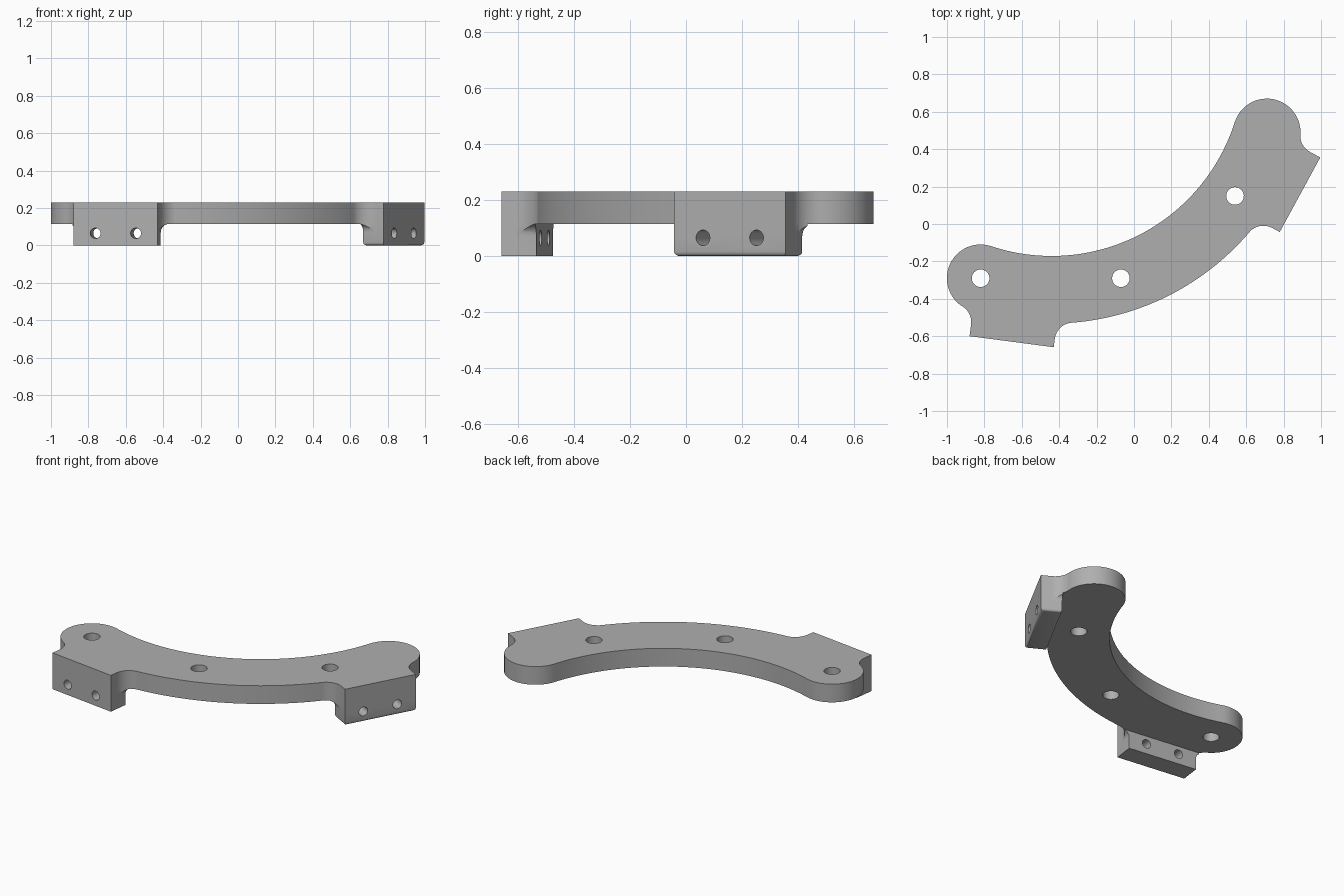
import bpy, bmesh, math
from mathutils import Matrix, Vector

old = bpy.data.objects.get("Cube")
if old:
    bpy.data.objects.remove(old, do_unlink=True)

TOP, UNDER = 0.23, 0.115           # plate heights
R_IN, R_OUT, R_MID, R_END = 1.027, 1.388, 1.207, 0.18
S_A, S_B, Q_OUT = -0.208, 0.246, 1.501   # flange ends and outer face
FILLET, THICK, COVE = 0.1, 0.125, 0.045
E = Vector((0.824, 0.566))         # along the flange
M = Vector((0.566, -0.824))        # out of the flange
PLACE = Matrix.Translation((-0.44, 0.856, 0)) @ Matrix.Rotation(math.radians(27), 4, 'Z')

grey = bpy.data.materials.new("plain grey")
grey.use_nodes = True
colour = (0.43, 0.43, 0.43, 1)
grey.diffuse_color = colour
grey.node_tree.nodes["Principled BSDF"].inputs["Base Color"].default_value = colour


def fr(s, q):
    return E * s + M * q


def ang(v):
    return math.atan2(v.y, v.x)


def arc(c, r, a, b, n, short=True):
    d = b - a
    if short:
        d = (d + math.pi) % math.tau - math.pi
    return [c + Vector((math.cos(a + d * i / n), math.sin(a + d * i / n))) * r
            for i in range(n + 1)]


def prism(name, points, direction):
    bm = bmesh.new()
    face = bm.faces.new([bm.verts.new(p) for p in points])
    ext = bmesh.ops.extrude_face_region(bm, geom=[face])
    verts = [v for v in ext["geom"] if isinstance(v, bmesh.types.BMVert)]
    bmesh.ops.translate(bm, verts=verts, vec=direction)
    bmesh.ops.recalc_face_normals(bm, faces=bm.faces)
    me = bpy.data.meshes.new(name)
    bm.to_mesh(me)
    bm.free()
    me.materials.append(grey)
    ob = bpy.data.objects.new(name, me)
    bpy.context.collection.objects.link(ob)
    return ob


def combine(target, tool, operation):
    mod = target.modifiers.new("combine", 'BOOLEAN')
    mod.object, mod.operation, mod.solver = tool, operation, 'EXACT'
    bpy.context.view_layer.objects.active = target
    bpy.ops.object.modifier_apply(modifier=mod.name)
    bpy.data.objects.remove(tool, do_unlink=True)


def drill(target, centre, direction, radius, length):
    bpy.ops.mesh.primitive_cylinder_add(vertices=32, radius=radius, depth=length, location=centre)
    tool = bpy.context.object
    tool.rotation_euler = direction.to_track_quat('Z', 'Y').to_euler()
    tool.data.materials.append(grey)
    bpy.context.view_layer.update()
    combine(target, tool, 'DIFFERENCE')


# Half of the plan outline, from the middle of the outer edge to the inner edge
origin = Vector((0, 0))
lobe = Vector((0.859, -0.848))
q1 = math.sqrt((R_OUT + FILLET) ** 2 - (S_A - FILLET) ** 2)
f1 = fr(S_A - FILLET, q1)
reach = S_B + FILLET - lobe.dot(E)
q2 = lobe.dot(M) + math.sqrt((R_END + FILLET) ** 2 - reach ** 2)
f2 = fr(S_B + FILLET, q2)
down = -math.pi / 2
lobe_start = ang(f2 - lobe)
lobe_end = ang(-lobe)
if lobe_end < lobe_start:
    lobe_end += math.tau
half = arc(origin, R_OUT, down, ang(f1), 20)
half += arc(f1, FILLET, ang(-f1), ang(E), 12)[1:]
half += [fr(S_A, Q_OUT), fr(S_B, Q_OUT)]
half += arc(f2, FILLET, ang(-E), ang(lobe - f2), 12)
half += arc(lobe, R_END, lobe_start, lobe_end, 28, False)[1:]
half += arc(origin, R_IN, ang(lobe), down, 26)[1:]
outline = half + [Vector((-p.x, p.y)) for p in reversed(half[1:-1])]


def outline_prism(name, low, high):
    return prism(name, [(p.x, p.y, low) for p in outline], (0, 0, high - low))


bracket = outline_prism("curved_bracket", UNDER, TOP)

# Hanging flanges, flared into the plate at both ends
profile = [(S_A, 0), (S_B, 0)]
for i in range(9):
    a = math.pi / 2 * i / 8
    profile.append((S_B + COVE * (1 - math.cos(a)), UNDER - COVE * (1 - math.sin(a))))
profile += [(S_B + COVE, 0.16), (S_A - COVE, 0.16)]
for i in range(8, -1, -1):
    a = math.pi / 2 * i / 8
    profile.append((S_A - COVE * (1 - math.cos(a)), UNDER - COVE * (1 - math.sin(a))))

for side, name in ((-1, "right_flange"), (1, "left_flange")):
    pts = []
    for s, z in profile:
        p = fr(s, Q_OUT)
        pts.append((p.x * side, p.y, z))
    flange = prism(name, pts, (-M.x * THICK * side, -M.y * THICK, 0))
    if side == 1:                  # softened lower edges
        bm = bmesh.new()
        bm.from_mesh(flange.data)
        low = [e for e in bm.edges if all(v.co.z < 0.001 for v in e.verts)]
        bmesh.ops.bevel(bm, geom=low, offset=0.016, segments=4, profile=0.5, affect='EDGES')
        bm.to_mesh(flange.data)
        bm.free()
    combine(flange, outline_prism("trim", -0.1, 0.3), 'INTERSECT')
    combine(bracket, flange, 'UNION')

# Screw holes through the flanges
for side in (-1, 1):
    for s in (S_A + 0.118, S_B - 0.118):
        p = fr(s, Q_OUT - THICK / 2)
        drill(bracket, (p.x * side, p.y, 0.065), Vector((M.x * side, M.y, 0)), 0.028, 0.3)

# Bolt holes through the plate
to_local = PLACE.inverted()
for x, y in ((-0.82, -0.29), (-0.07, -0.29), (0.54, 0.15)):
    p = to_local @ Vector((x, y, 0.17))
    drill(bracket, p, Vector((0, 0, 1)), 0.047, 0.3)

bracket.data.transform(PLACE)
bpy.ops.object.select_all(action='DESELECT')
bracket.select_set(True)
bpy.context.view_layer.objects.active = bracket
bpy.ops.object.shade_smooth_by_angle(angle=math.radians(30))
